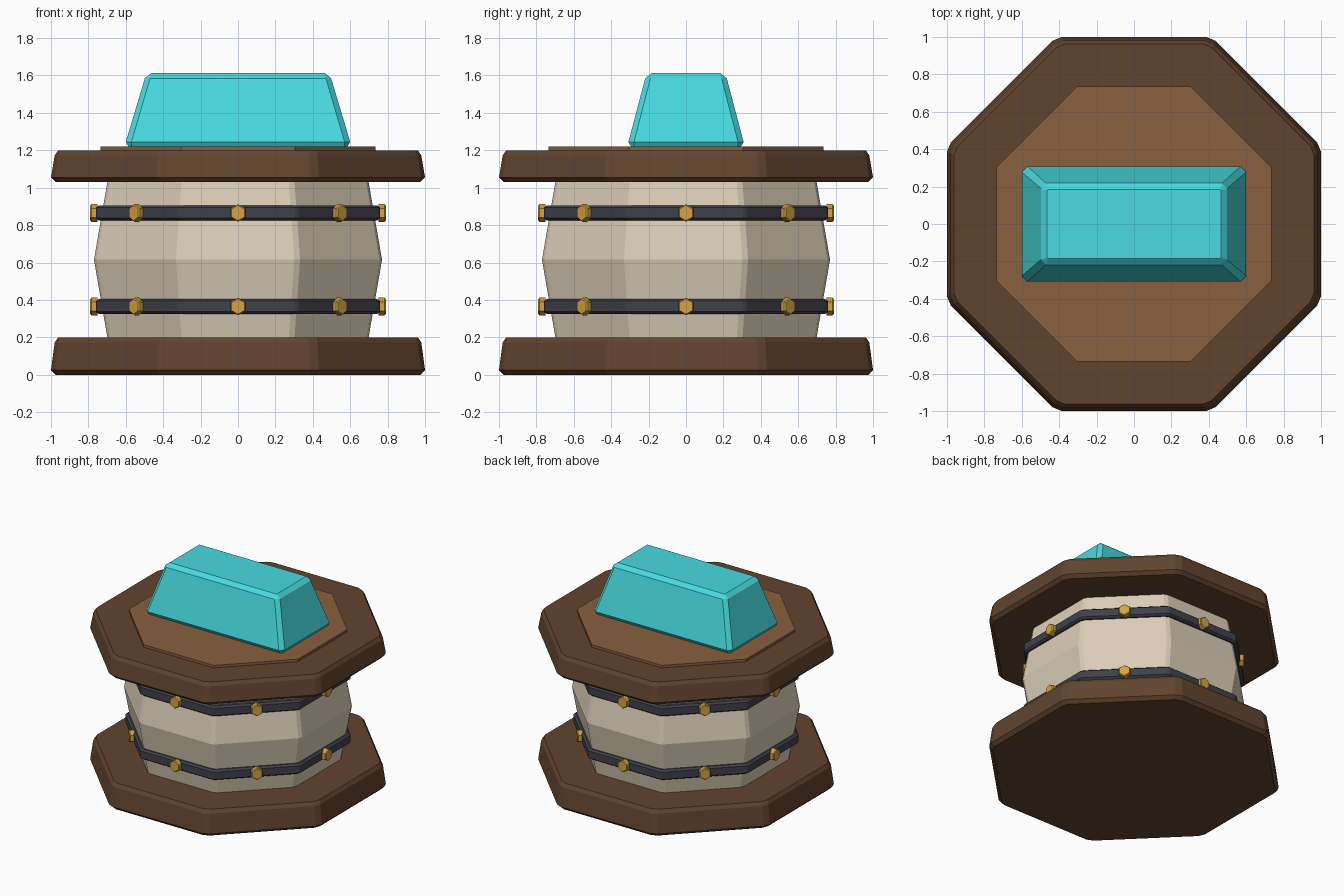
import bpy, bmesh, math
from mathutils import Matrix

if "Cube" in bpy.data.objects:
    bpy.data.objects.remove(bpy.data.objects["Cube"])


def lin(c):
    c /= 255
    return c / 12.92 if c <= 0.04045 else ((c + 0.055) / 1.055) ** 2.4


def material(name, r, g, b):
    m = bpy.data.materials.new(name)
    m.diffuse_color = (lin(r), lin(g), lin(b), 1)
    m.use_nodes = True
    m.node_tree.nodes["Principled BSDF"].inputs["Base Color"].default_value = m.diffuse_color
    return m


DARK_WOOD = material("dark wood", 97, 68, 46)
LIGHT_WOOD = material("light wood", 137, 96, 63)
CREAM = material("cream", 220, 207, 184)
IRON = material("dark iron", 64, 64, 75)
GOLD = material("gold", 212, 165, 66)
TEAL = material("teal", 72, 218, 224)


def finish(bm, name, mat):
    bmesh.ops.recalc_face_normals(bm, faces=bm.faces)
    mesh = bpy.data.meshes.new(name)
    bm.to_mesh(mesh)
    bm.free()
    mesh.materials.append(mat)
    ob = bpy.data.objects.new(name, mesh)
    bpy.context.collection.objects.link(ob)
    return ob


def loft(bm, rings, matrix=Matrix()):
    """Skin a stack of equal-length point rings and cap both ends."""
    loops = [[bm.verts.new(matrix @ Matrix.Translation(p).translation) for p in r]
             for r in rings]
    n = len(loops[0])
    for a, b in zip(loops, loops[1:]):
        for i in range(n):
            j = (i + 1) % n
            bm.faces.new((a[i], a[j], b[j], b[i]))
    bm.faces.new(loops[0])
    bm.faces.new(loops[-1])


def octagon(apothem, z, cut):
    """Octagon with flat sides on the axes and small corner cuts."""
    half = apothem * math.tan(math.pi / 8) - cut
    pts = []
    for k in range(8):
        t = k * math.pi / 4
        c, s = math.cos(t), math.sin(t)
        for side in ((-half, half) if cut else (half,)):
            pts.append((apothem * c - side * s, apothem * s + side * c, z))
    return pts


def turned(name, mat, profile, cut):
    bm = bmesh.new()
    loft(bm, [octagon(a, z, cut) for a, z in profile])
    return finish(bm, name, mat)


# Bevelled slabs below and above the drum
for name, z0, z1 in (("base_slab", 0, 0.2), ("top_slab", 1.03, 1.2)):
    turned(name, DARK_WOOD, [(0.975, z0), (1.0, z0 + 0.025),
                             (0.98, z1 - 0.027), (0.962, z1)], 0.028)

# Thin inlay on the top slab
turned("top_inlay", LIGHT_WOOD, [(0.735, 1.19), (0.735, 1.22)], 0)

# Bulging drum
turned("drum", CREAM, [(0.695, 0.18), (0.77, 0.615), (0.695, 1.05)], 0.018)

# Iron bands, each with eight hexagonal studs
for name, z in (("lower", 0.365), ("upper", 0.865)):
    turned(name + "_band", IRON, [(0.70, z - 0.04), (0.745, z - 0.04), (0.76, z - 0.028),
                                  (0.76, z + 0.028), (0.745, z + 0.04), (0.70, z + 0.04)], 0.012)
    bm = bmesh.new()
    for k in range(8):
        rings = [[(x, r * math.sin(i * math.pi / 3), r * math.cos(i * math.pi / 3))
                  for i in range(6)]
                 for x, r in ((0.75, 0.047), (0.783, 0.047), (0.79, 0.041))]
        loft(bm, rings, Matrix.Translation((0, 0, z)) @ Matrix.Rotation(k * math.pi / 4, 4, 'Z'))
    finish(bm, name + "_studs", GOLD)


def cut_rectangle(x, y, z, c):
    return [(x, -y + c, z), (x, y - c, z), (x - c, y, z), (-x + c, y, z),
            (-x, y - c, z), (-x, -y + c, z), (-x + c, -y, z), (x - c, -y, z)]


# Tapered block with chamfered edges
bm = bmesh.new()
loft(bm, [cut_rectangle(0.582, 0.291, 1.215, 0.012), cut_rectangle(0.60, 0.308, 1.245, 0.03),
          cut_rectangle(0.498, 0.218, 1.585, 0.028), cut_rectangle(0.465, 0.184, 1.612, 0.003)])
finish(bm, "gem_block", TEAL)
